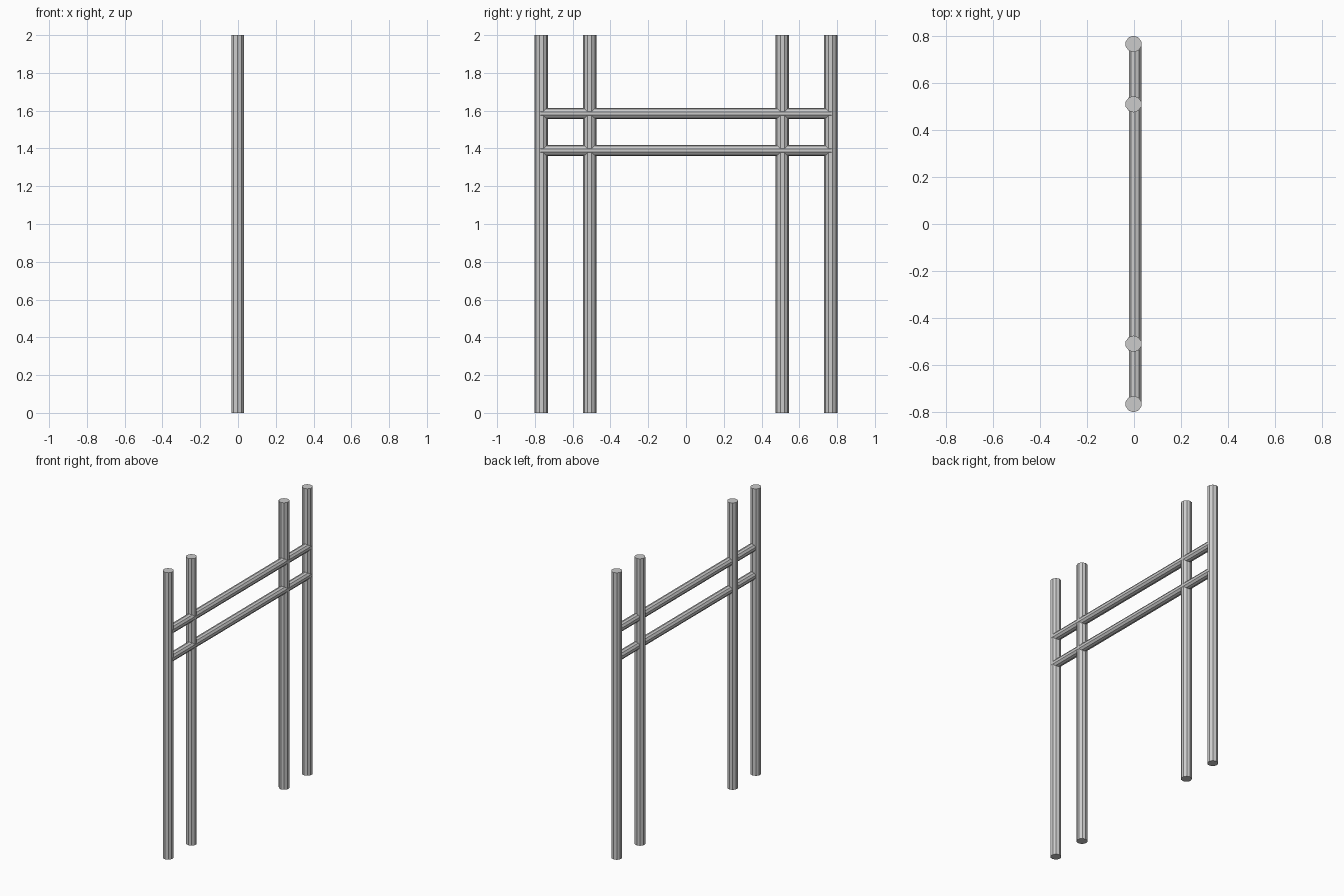
import bpy
from math import pi

if "Cube" in bpy.data.objects:
    bpy.data.objects.remove(bpy.data.objects["Cube"])

SIDES = 10


def pole(name, radius, length, location, rotation=(0, 0, 0)):
    bpy.ops.mesh.primitive_cylinder_add(vertices=SIDES, radius=radius, depth=length,
                                        location=location, rotation=rotation)
    obj = bpy.context.object
    obj.name = name
    return obj


# Upright posts: an outer and an inner pair
for label, y in (("outer", 0.766), ("inner", 0.51)):
    for side, s in (("near", -1), ("far", 1)):
        pole(f"{label}_post_{side}", 0.035, 2.0, (-0.002, s * y, 1.0))

# Two thinner horizontal rails running through all the posts
for label, z in (("lower", 1.389), ("upper", 1.585)):
    pole(f"{label}_rail", 0.0285, 1.54, (0.005, 0, z), (pi / 2, 0, 0))
